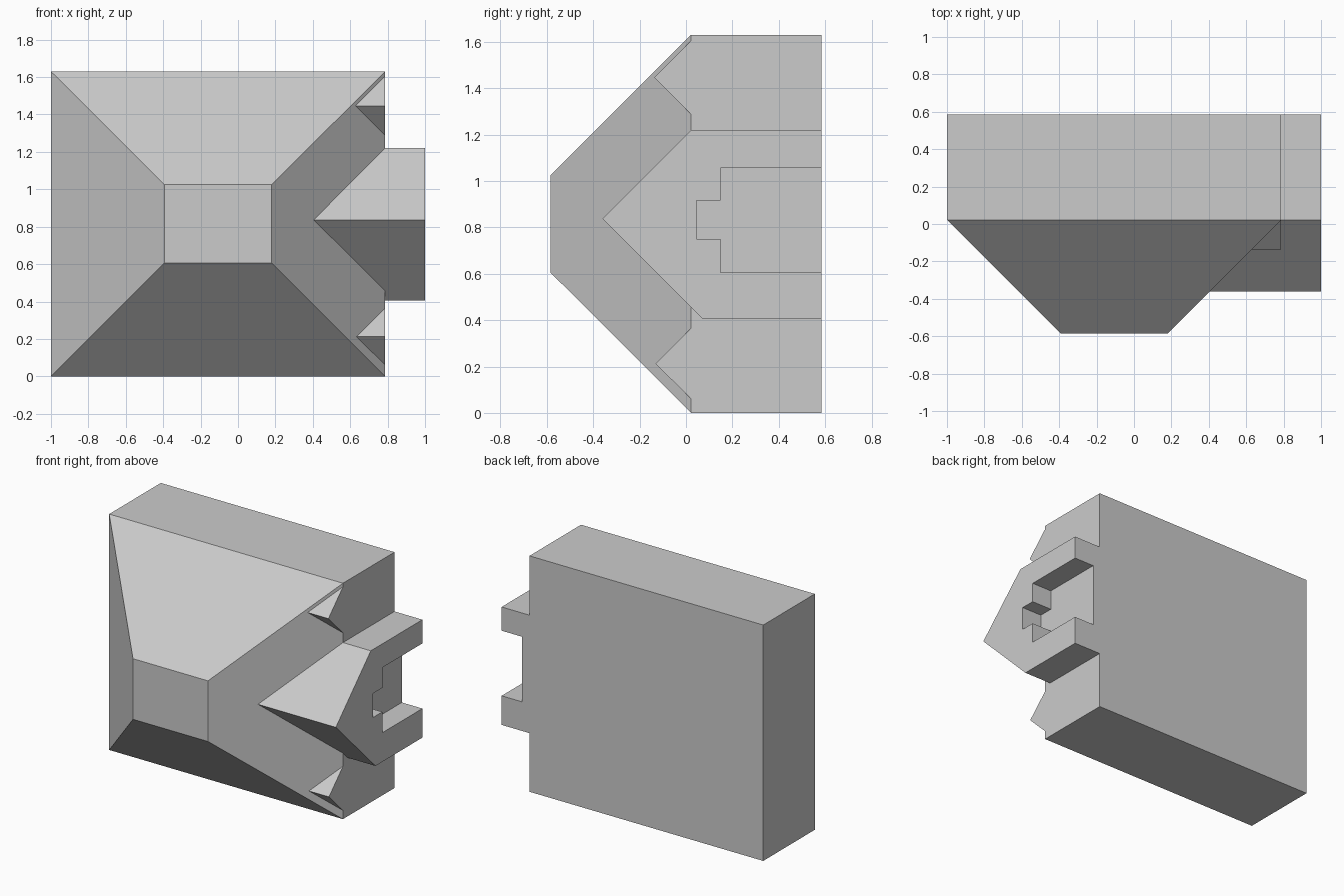
import bpy
import bmesh

cube = bpy.data.objects.get("Cube")
if cube:
    bpy.data.objects.remove(cube, do_unlink=True)

grey = bpy.data.materials.new("plain grey")
grey.use_nodes = True
COLOUR = (0.6, 0.6, 0.6, 1)
grey.diffuse_color = COLOUR
grey.node_tree.nodes["Principled BSDF"].inputs["Base Color"].default_value = COLOUR


def finish(name, bm):
    bmesh.ops.recalc_face_normals(bm, faces=bm.faces)
    mesh = bpy.data.meshes.new(name)
    bm.to_mesh(mesh)
    bm.free()
    mesh.materials.append(grey)
    obj = bpy.data.objects.new(name, mesh)
    bpy.context.collection.objects.link(obj)
    return obj


def prism(name, profile, x0, x1):
    """Extrude a (y, z) profile along x."""
    bm = bmesh.new()
    face = bm.faces.new([bm.verts.new((x0, y, z)) for y, z in profile])
    ext = bmesh.ops.extrude_face_region(bm, geom=[face])
    moved = [v for v in ext["geom"] if isinstance(v, bmesh.types.BMVert)]
    bmesh.ops.translate(bm, verts=moved, vec=(x1 - x0, 0, 0))
    return finish(name, bm)


def cut(obj, cutter):
    mod = obj.modifiers.new("cut " + cutter.name, "BOOLEAN")
    mod.operation = "DIFFERENCE"
    mod.solver = "EXACT"
    mod.object = cutter


# Body: a slab whose front tapers to a small flat panel
BACK, RIM, NOSE = 0.585, 0.022, -0.585
SIDE = 0.787
bm = bmesh.new()
rings = []
for y, x0, x1, z0, z1 in ((BACK, -1, SIDE, 0, 1.63),
                          (RIM, -1, SIDE, 0, 1.63),
                          (NOSE, -0.393, 0.18, 0.606, 1.025)):
    corners = ((x0, z0), (x1, z0), (x1, z1), (x0, z1))
    rings.append([bm.verts.new((x, y, z)) for x, z in corners])
for a, b in zip(rings, rings[1:]):
    for i in range(4):
        j = (i + 1) % 4
        bm.faces.new((a[i], a[j], b[j], b[i]))
bm.faces.new(rings[0])
bm.faces.new(rings[-1])
body = finish("body", bm)

# Side lug: pointed block with a stepped pocket in its outer end
lug = prism("side_lug", [(-0.36, 0.837), (RIM, 1.22), (BACK, 1.22),
                         (BACK, 0.405), (0.073, 0.405)], 0.3, 1.0)
pocket = prism("pocket_cutter", [(0.045, 0.75), (0.045, 0.916), (0.148, 0.916),
                                 (0.148, 1.056), (0.8, 1.056), (0.8, 0.606),
                                 (0.148, 0.606), (0.148, 0.75)], 0.843, 1.2)
pocket.hide_render = True
pocket.hide_viewport = True
cut(lug, pocket)
cut(lug, body)

# Small wedges above and below the lug, flush with the body side
for name, tip_y, tip_z, low, high in (("upper_wedge", -0.137, 1.446, 1.287, 1.605),
                                      ("lower_wedge", -0.131, 0.212, 0.06, 0.365)):
    wedge = prism(name, [(tip_y, tip_z), (RIM, high), (RIM + 0.1, high),
                         (RIM + 0.1, low), (RIM, low)], 0.5, SIDE)
    cut(wedge, body)
